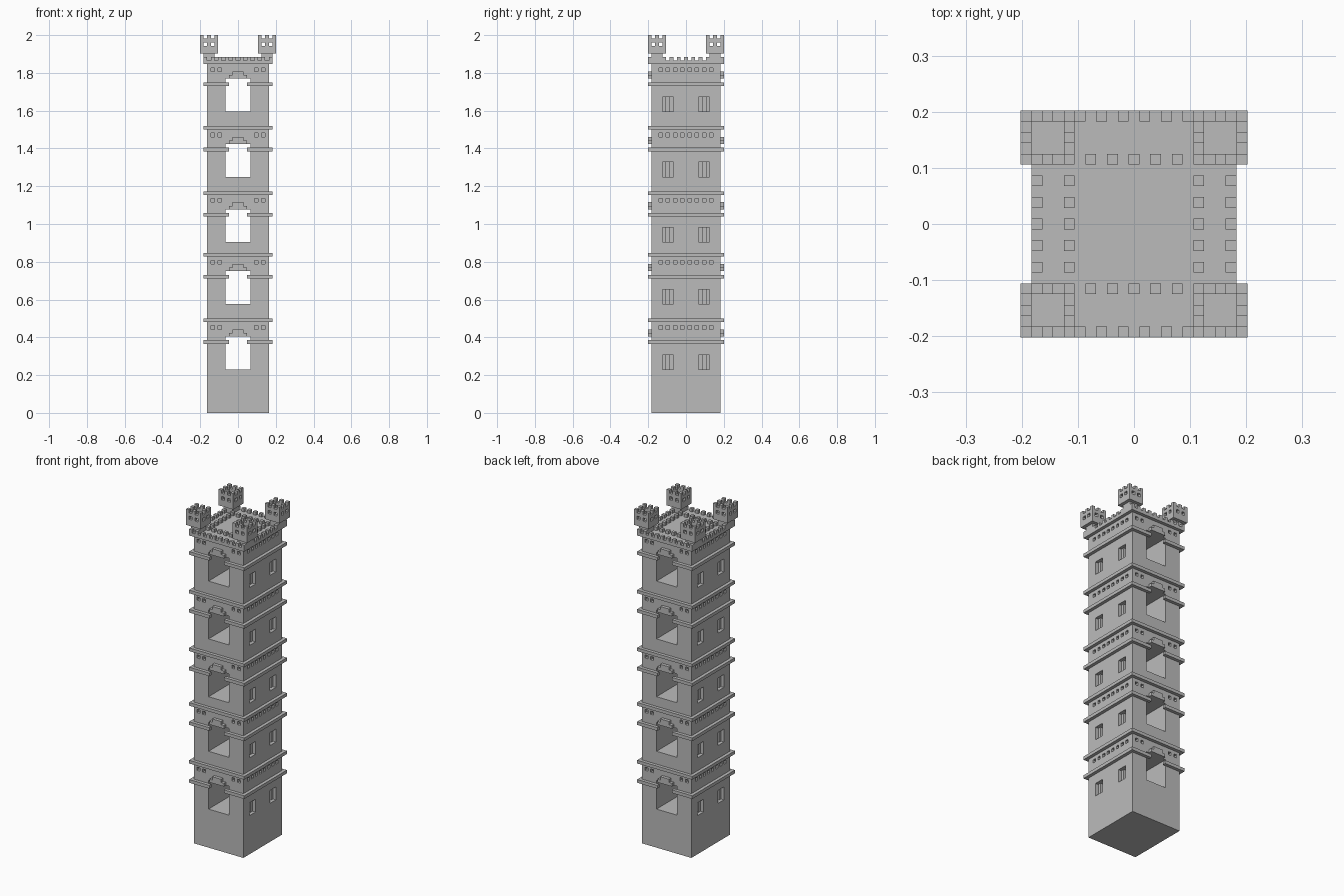
import bpy, bmesh

if "Cube" in bpy.data.objects:
    bpy.data.objects.remove(bpy.data.objects["Cube"])

U = 2 / 104                       # one block; all sizes below are in blocks
FLOORS = (19, 37, 54, 72, 90)     # layer of the lower ledge on each storey

stone = bpy.data.materials.new("grey stone")
stone.diffuse_color = (0.5, 0.5, 0.5, 1)
stone.use_nodes = True
stone.node_tree.nodes["Principled BSDF"].inputs["Base Color"].default_value = stone.diffuse_color


def make(name, bm):
    bmesh.ops.recalc_face_normals(bm, faces=bm.faces)
    me = bpy.data.meshes.new(name)
    bm.to_mesh(me)
    bm.free()
    me.materials.append(stone)
    ob = bpy.data.objects.new(name, me)
    bpy.context.collection.objects.link(ob)
    return ob


def boxes(name, spans):
    """One object from boxes given as (x0, x1, y0, y1, z0, z1)."""
    bm = bmesh.new()
    for x0, x1, y0, y1, z0, z1 in spans:
        for v in bmesh.ops.create_cube(bm, size=1)["verts"]:
            v.co = ((x0 + x1 + v.co.x * 2 * (x1 - x0)) / 2 * U,
                    (y0 + y1 + v.co.y * 2 * (y1 - y0)) / 2 * U,
                    (z0 + z1 + v.co.z * 2 * (z1 - z0)) / 2 * U)
    return make(name, bm)


def blocks(name, cells):
    """One skin around a set of unit cells (x, y centres, z bottom)."""
    bm = bmesh.new()
    cells = set(cells)
    for c in cells:
        for axis in range(3):
            for s in (-1, 1):
                n = list(c)
                n[axis] += s
                if tuple(n) in cells:
                    continue
                quad = []
                for a, b in ((-1, -1), (1, -1), (1, 1), (-1, 1)):
                    p = [c[0], c[1], c[2] + 0.5]
                    p[axis] += s / 2
                    p[(axis + 1) % 3] += s * a / 2
                    p[(axis + 2) % 3] += b / 2
                    quad.append(bm.verts.new([k * U for k in p]))
                bm.faces.new(quad)
    bmesh.ops.remove_doubles(bm, verts=bm.verts, dist=U / 100)
    return make(name, bm)


def cut(target, cutter):
    m = target.modifiers.new(cutter.name, "BOOLEAN")
    m.operation, m.solver, m.object = "DIFFERENCE", "EXACT", cutter
    cutter.hide_render = True
    cutter.hide_set(True)


# main shaft, with doorways running right through and shallow recesses
shaft = boxes("tower_shaft", [(-8.5, 8.5, -9.5, 9.5, 0, 96)])
holes, slots = [], []
for f in FLOORS:
    holes.append((-3.5, 3.5, -11, 11, f - 7, f + 2))                 # doorway
    for s in (-1, 1):
        for x in (-7, -5, 5, 7):                                     # front and back putlog holes
            holes.append((x - .5, x + .5, *sorted((s * 8.5, s * 10)), f + 4, f + 5))
        for y in range(-7, 8, 2):                                    # side putlog holes
            holes.append((*sorted((s * 7.5, s * 9)), y - .5, y + .5, f + 4, f + 5))
        for y in (-5, 5):                                            # side windows
            holes.append((*sorted((s * 7.5, s * 9)), y - 1.5, y + 1.5, f - 7, f - 3))
            slots.append((*sorted((s * 6.5, s * 9)), y - .5, y + .5, f - 7, f - 3))
cut(shaft, boxes("opening_cutter", holes))
cut(shaft, boxes("window_slot_cutter", slots))

# ledges: upper ones continuous, lower ones broken at the doorways
boxes("upper_ledges", [(-9.5, 9.5, -10.5, 10.5, f + 6, f + 7) for f in FLOORS[:-1]])
boxes("roof_slab", [(-9.5, 9.5, -10.5, 10.5, 96, 97)])
lower, hoods = [], []
for f in FLOORS:
    for s in (-1, 1):
        lower.append((*sorted((s * 8.5, s * 9.5)), -10.5, 10.5, f, f + 1))
        face = sorted((s * 9.5, s * 10.5))
        for t in (-1, 1):
            lower.append((*sorted((t * 2.5, t * 8.5)), *face, f, f + 1))
        # stepped hood over each doorway
        hoods.append((-2.5, 2.5, *face, f + 2, f + 3))
        hoods.append((-1.5, 1.5, *face, f + 3, f + 4))
boxes("lower_ledges", lower)
boxes("doorway_hoods", hoods)


# battlements: outer and inner rings of merlons
def ring(hx, hy):
    return ({(x, s * hy) for x in range(-hx, hx + 1, 2) for s in (-1, 1)} |
            {(s * hx, y) for y in range(-hy, hy + 1, 2) for s in (-1, 1)})


for name, size in (("outer_battlements", (9, 10)), ("inner_battlements", (6, 6))):
    boxes(name, [(x - .5, x + .5, y - .5, y + .5, 97, 98) for x, y in sorted(ring(*size))])

# corner turret on a narrow neck, mirrored to four corners
cells = [(8 + i, 8 + j, z) for i in (-1, 0, 1) for j in (-1, 0, 1) for z in (97, 98)]
for i in range(-2, 3):
    for j in range(-2, 3):
        cells.append((8 + i, 8 + j, 99))
        if max(abs(i), abs(j)) == 2:
            layers = (100, 102) if (i + j) % 2 else (100, 101, 102, 103)
            cells += [(8 + i, 8 + j, z) for z in layers]
turret = blocks("corner_turrets", cells)
mirror = turret.modifiers.new("four corners", "MIRROR")
mirror.use_axis = (True, True, False)
